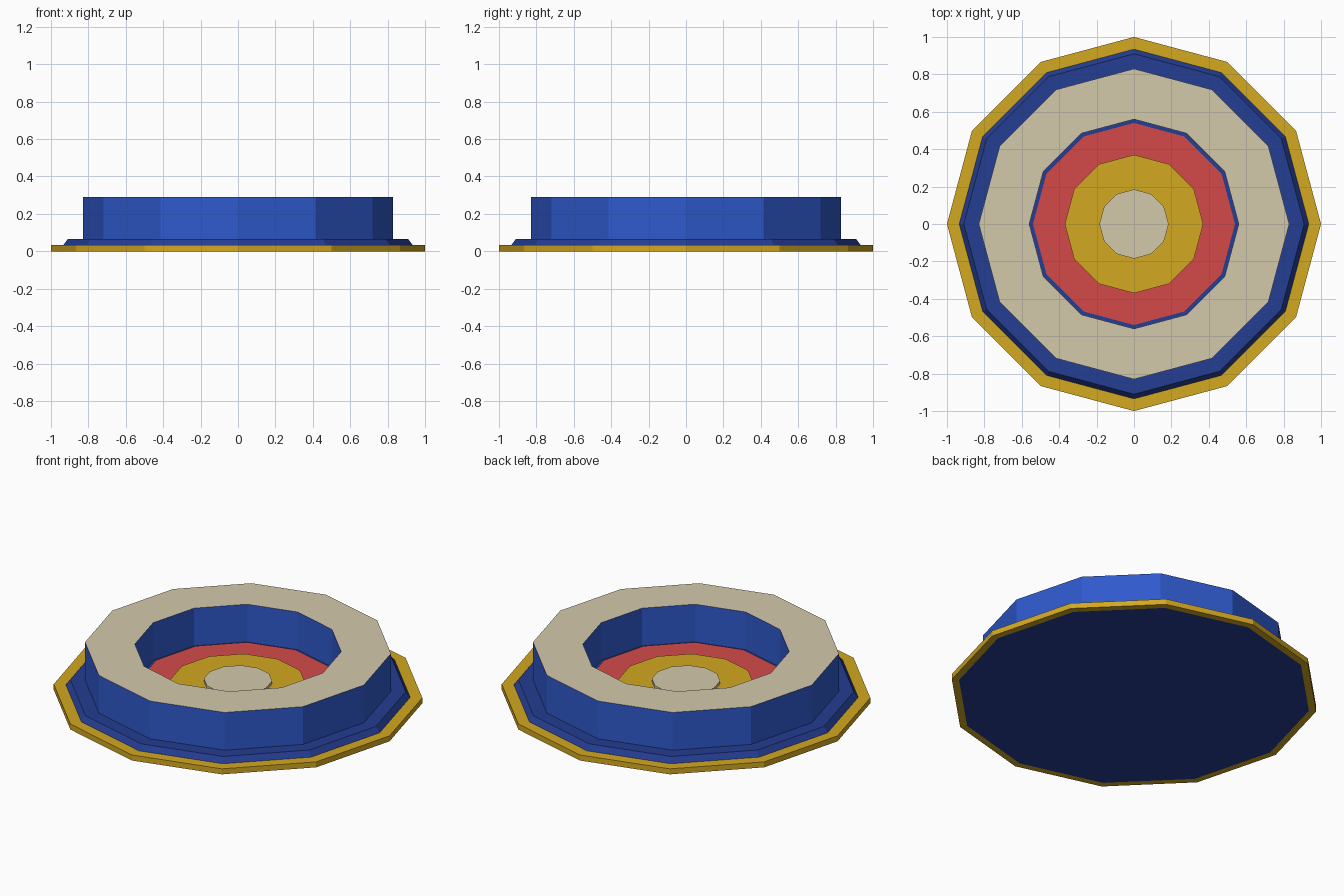
import bpy
import bmesh
from math import cos, sin, pi

SIDES = 12

cube = bpy.data.objects.get("Cube")
if cube:
    bpy.data.objects.remove(cube, do_unlink=True)


def material(name, rgb):
    """Flat material from 0-255 display values, stored as linear."""
    def linear(v):
        v /= 255
        return v / 12.92 if v <= 0.04045 else ((v + 0.055) / 1.055) ** 2.4
    colour = [linear(v) for v in rgb] + [1.0]
    mat = bpy.data.materials.new(name)
    mat.use_nodes = True
    mat.diffuse_color = colour
    mat.node_tree.nodes["Principled BSDF"].inputs["Base Color"].default_value = colour
    return mat


gold = material("gold", (212, 168, 33))
navy = material("navy blue", (36, 61, 146))
royal = material("royal blue", (47, 90, 205))
cream = material("cream", (211, 201, 171))
red = material("red", (212, 74, 74))


def lathe(name, profile, mats, closed=False, top_slot=0):
    """Spin (radius, height) points into a faceted solid; an open profile is capped."""
    bm = bmesh.new()
    rings = [[bm.verts.new((r * cos(2 * pi * i / SIDES), r * sin(2 * pi * i / SIDES), z))
              for i in range(SIDES)] for r, z in profile]
    pairs = list(zip(rings, rings[1:]))
    if closed:
        pairs.append((rings[-1], rings[0]))
    else:
        bm.faces.new(rings[0])
        bm.faces.new(rings[-1])
    for a, b in pairs:
        for i in range(SIDES):
            j = (i + 1) % SIDES
            bm.faces.new((a[i], a[j], b[j], b[i]))
    bmesh.ops.recalc_face_normals(bm, faces=bm.faces)
    for face in bm.faces:
        if face.normal.z > 0.9:
            face.material_index = top_slot
    mesh = bpy.data.meshes.new(name)
    bm.to_mesh(mesh)
    bm.free()
    for mat in mats:
        mesh.materials.append(mat)
    obj = bpy.data.objects.new(name, mesh)
    bpy.context.collection.objects.link(obj)
    return obj


# Thin gold rim around the tapered base
lathe("outer_rim", [(0.96, 0), (1, 0), (1, 0.033), (0.93, 0.033)], [gold], closed=True)

# Tapered base plate
lathe("base_plate", [(0.96, 0), (0.91, 0.065)], [navy])

# Raised ring wall with a cream top
lathe("ring_wall", [(0.56, 0.06), (0.83, 0.06), (0.83, 0.29), (0.56, 0.29)],
      [royal, cream], closed=True, top_slot=1)

# Stacked discs on the sunken floor
for name, radius, top, mat in (("red_disc", 0.54, 0.073, red),
                               ("gold_disc", 0.37, 0.083, gold),
                               ("centre_disc", 0.185, 0.1, cream)):
    lathe(name, [(radius, 0.06), (radius, top)], [mat])
